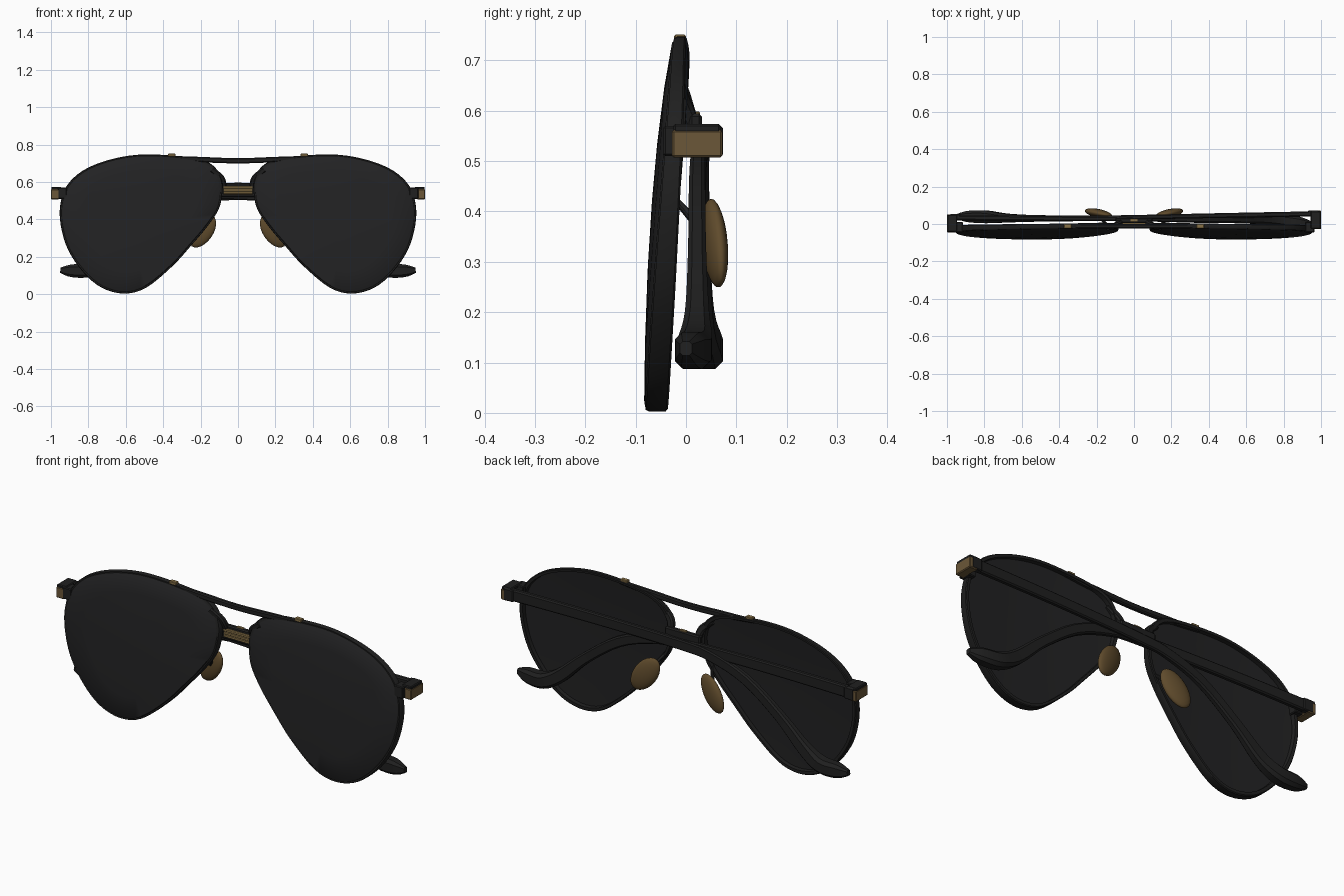
import bpy, bmesh, math
from mathutils import Vector, Matrix

if "Cube" in bpy.data.objects:
    bpy.data.objects.remove(bpy.data.objects["Cube"])


def material(name, rgb):
    m = bpy.data.materials.new(name)
    m.diffuse_color = (*rgb, 1)
    m.use_nodes = True
    m.node_tree.nodes["Principled BSDF"].inputs["Base Color"].default_value = m.diffuse_color
    return m


FRAME = material("black_frame", (0.014, 0.014, 0.014))
LENS = material("dark_lens", (0.016, 0.016, 0.017))
GOLD = material("gold_metal", (0.25, 0.17, 0.065))
BRONZE = material("bronze_cap", (0.145, 0.095, 0.04))
AMBER = material("amber_pad", (0.115, 0.07, 0.025))


def finish(name, bm, mats, angle=35):
    bmesh.ops.recalc_face_normals(bm, faces=bm.faces)
    me = bpy.data.meshes.new(name)
    bm.to_mesh(me)
    bm.free()
    ob = bpy.data.objects.new(name, me)
    bpy.context.collection.objects.link(ob)
    for m in mats:
        me.materials.append(m)
    bpy.ops.object.select_all(action='DESELECT')
    ob.select_set(True)
    bpy.context.view_layer.objects.active = ob
    bpy.ops.object.shade_smooth_by_angle(angle=math.radians(angle))
    return ob


def box(name, lo, hi, mat, bevel=0.004):
    bm = bmesh.new()
    lo, hi = Vector(lo), Vector(hi)
    size = hi - lo
    bmesh.ops.create_cube(bm, size=1, matrix=Matrix.Translation((lo + hi) / 2) @ Matrix.Diagonal((*[abs(c) for c in size], 1)))
    bmesh.ops.bevel(bm, geom=bm.edges[:], offset=bevel, segments=1, affect='EDGES')
    return finish(name, bm, [mat])


def catmull(pts, n, closed):
    out, c = [], len(pts)
    for i in range(c if closed else c - 1):
        get = lambda k: Vector(pts[k % c] if closed else pts[min(max(k, 0), c - 1)])
        a, b, d, e = get(i - 1), get(i), get(i + 1), get(i + 2)
        for j in range(n):
            t = j / n
            out.append(0.5 * (2 * b + (d - a) * t + (2 * a - 5 * b + 4 * d - e) * t * t
                              + (3 * b - a - 3 * d + e) * t ** 3))
    if not closed:
        out.append(Vector(pts[-1]))
    return out


def sweep(name, pts, mat, n=4):
    """Chamfered bar along points (x, y, z, half depth, half height)."""
    path = catmull(pts, n, False)
    bm = bmesh.new()
    rings = []
    for i, p in enumerate(path):
        d = path[min(i + 1, len(path) - 1)] - path[max(i - 1, 0)]
        side = Vector((-d[2], 0, d[0])).normalized()
        hy, hz = p[3], p[4]
        c = min(hy, hz) * 0.45
        sec = [(hy, hz - c), (hy - c, hz), (c - hy, hz), (-hy, hz - c),
               (-hy, c - hz), (c - hy, -hz), (hy - c, -hz), (hy, c - hz)]
        o = Vector((p[0], p[1], p[2]))
        rings.append([bm.verts.new(o + Vector((0, a, 0)) + side * b) for a, b in sec])
    for r, s in zip(rings, rings[1:]):
        for k in range(8):
            bm.faces.new((r[k], r[(k + 1) % 8], s[(k + 1) % 8], s[k]))
    bm.faces.new(rings[0])
    bm.faces.new(rings[-1])
    return finish(name, bm, [mat])


# Lens outline (x, z), teardrop aviator shape
OUTLINE = [(.085, .60), (.12, .675), (.20, .72), (.36, .742), (.54, .745), (.70, .715),
           (.83, .66), (.915, .58), (.95, .48), (.948, .37), (.91, .24), (.83, .12),
           (.73, .035), (.61, .003), (.49, .035), (.35, .15), (.25, .26), (.165, .36),
           (.105, .45), (.085, .53)]
CENTRE = Vector((.53, .42))


def front_y(x, z):
    return -.083 + .085 * z * z + .06 * z ** 6 + .09 * (x - .53) ** 2


def thickness(z):
    return .046 - .035 * z * z


# Lens with its rim: concentric rings over the front, round the edge, into the back groove
def lens(side, name):
    ring2d = catmull(OUTLINE, 4, True)
    layers = [(.35, 0, 0), (.7, 0, 0), (.965, 0, 0), (.975, .003, 0), (.992, .002, 0), (1, .008, 0),
              (1, -.004, 1), (.99, 0, 1), (.955, 0, 1), (.95, -.02, 1), (.7, -.02, 1), (.35, -.02, 1)]
    bm = bmesh.new()

    def vert(q, off, back):
        return bm.verts.new((side * q[0], front_y(*q) + off + back * thickness(q[1]), q[1]))
    rings = [[vert(CENTRE + (p - CENTRE) * s, o, b) for p in ring2d] for s, o, b in layers]
    n = len(ring2d)
    for i, (r, t) in enumerate(zip(rings, rings[1:])):
        for k in range(n):
            f = bm.faces.new((r[k], r[(k + 1) % n], t[(k + 1) % n], t[k]))
            f.material_index = 1 if i < 2 or i > 8 else 0
    for r, o, b in ((rings[0], 0, 0), (rings[-1], -.02, 1)):
        c = vert(CENTRE, o, b)
        for k in range(n):
            bm.faces.new((r[k], r[(k + 1) % n], c)).material_index = 1
    finish(name, bm, [FRAME, LENS], 40)


# Nose pad: flattened ellipsoid leaning outward, with its wire arm
def nose_pad(s, label):
    bm = bmesh.new()
    m = (Matrix.Translation((s * .19, .057, .337)) @ Matrix.Rotation(s * .2, 4, 'Z')
         @ Matrix.Rotation(-s * .62, 4, 'Y') @ Matrix.Diagonal((.058, .023, .1, 1)))
    bmesh.ops.create_uvsphere(bm, u_segments=20, v_segments=12, radius=1, matrix=m)
    finish(label + "_nose_pad", bm, [AMBER], 60)
    sweep(label + "_pad_arm", [(s * .13, -.03, .43, .008, .008), (s * .15, .0, .40, .008, .008),
                               (s * .19, .045, .34, .008, .008)], FRAME)


# Folded temple: hinge at side s, crossing behind to an ear tip on the other side
def temple(s, label, ys):
    prof = [(-.97, .54, .014, .03), (-.5, .54, .013, .028), (0, .53, .012, .026),
            (.17, .512, .013, .026), (.36, .445, .016, .026), (.55, .31, .018, .027),
            (.69, .185, .024, .034), (.79, .13, .034, .037), (.89, .125, .03, .034),
            (.95, .128, .012, .014)]
    sweep(label + "_temple", [(-s * u, y, z, hy, hz) for (u, z, hy, hz), y in zip(prof, ys)], FRAME)


TEMPLE_Y = {1: (.054, .046, .036, .033, .03, .03, .032, .038, .04, .04),
            -1: (.034, .03, .026, .024, .022, .022, .022, .018, .008, .0)}

for s, label in ((1, "right"), (-1, "left")):
    lens(s, label + "_lens_and_rim")
    nose_pad(s, label)
    temple(s, label, TEMPLE_Y[s])
    # Hinge: bronze cap, black top and back, black end piece joining the rim
    y0, y1 = (-.028, .072) if s > 0 else (-.045, .052)
    box(label + "_hinge_cap", (s * .955, y0, .507), (s * 1.0, y1, .562), BRONZE)
    box(label + "_hinge_top", (s * .945, y0 + .003, .556), (s * .998, y1 - .003, .574), FRAME)
    box(label + "_hinge_back", (s * .93, y1 - .03, .509), (s * .985, y1 + .001, .57), FRAME)
    box(label + "_end_piece", (s * .915, -.045, .51), (s * .965, .012, .57), FRAME)
    # Stud on the brow and spur joining the rim to the bridge
    box(label + "_brow_stud", (s * .355 - .02, -.024, .735), (s * .355 + .02, 0, .751), GOLD, .003)
    sweep(label + "_bridge_spur", [(s * .14, -.02, .665, .014, .014), (s * .09, -.005, .62, .016, .018),
                                   (s * .075, .015, .565, .014, .016)], FRAME)

# Brow bar and bridge
sweep("brow_bar", [(-.38, -.012, .732, .01, .008), (-.2, -.012, .72, .012, .014), (0, -.012, .713, .012, .014),
                   (.2, -.012, .72, .012, .014), (.38, -.012, .732, .01, .008)], FRAME)
box("bridge", (-.1, .006, .52), (.1, .032, .594), FRAME, .006)
for i in range(3):
    z = .542 + i * .0145
    sweep("bridge_rod_%d" % (i + 1), [(-.078, .004, z, .008, .008), (.078, .004, z, .008, .008)], GOLD, 1)
box("bridge_inlay", (-.02, .012, .585), (.02, .028, .598), GOLD, .002)
